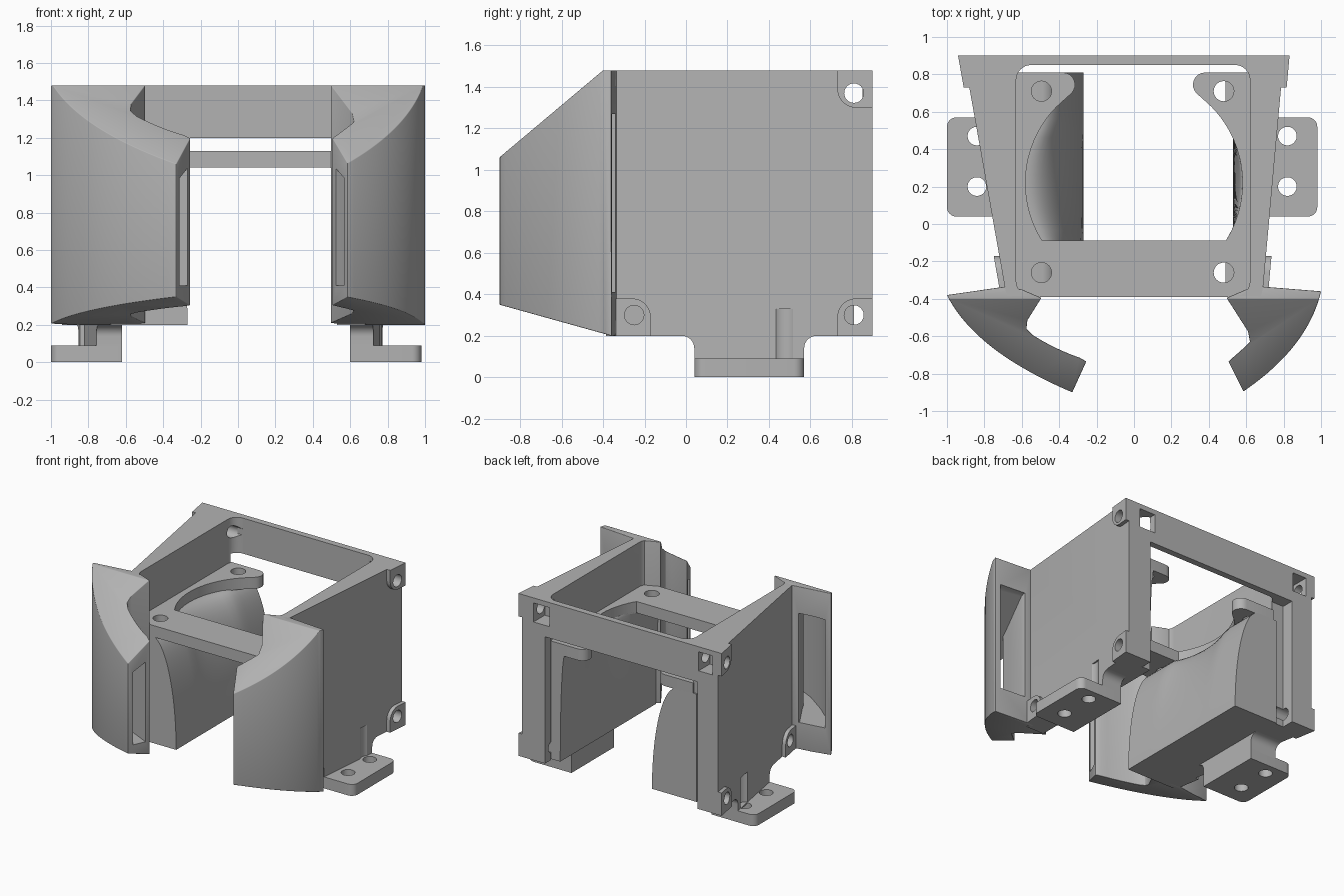
import bpy, bmesh, math
from mathutils import Vector

if "Cube" in bpy.data.objects:
    bpy.data.objects.remove(bpy.data.objects["Cube"])

grey = bpy.data.materials.new("plain_grey")
grey.use_nodes = True
grey.diffuse_color = (0.45, 0.45, 0.45, 1)
grey.node_tree.nodes["Principled BSDF"].inputs["Base Color"].default_value = (0.45, 0.45, 0.45, 1)


def loft(name, rings):
    """Solid skinned through rings of equal point count."""
    bm = bmesh.new()
    vs = [[bm.verts.new(p) for p in r] for r in rings]
    n = len(vs[0])
    for a, b in zip(vs, vs[1:]):
        for i in range(n):
            j = (i + 1) % n
            bm.faces.new((a[i], a[j], b[j], b[i]))
    bm.faces.new(vs[0])
    bm.faces.new(vs[-1])
    bmesh.ops.recalc_face_normals(bm, faces=bm.faces)
    me = bpy.data.meshes.new(name)
    bm.to_mesh(me)
    bm.free()
    me.materials.append(grey)
    ob = bpy.data.objects.new(name, me)
    bpy.context.collection.objects.link(ob)
    return ob


def prism(name, pts, z0, z1):
    return loft(name, [[(x, y, z) for x, y in pts] for z in (z0, z1)])


def box(name, x0, x1, y0, y1, z0, z1):
    return prism(name, [(x0, y0), (x1, y0), (x1, y1), (x0, y1)], z0, z1)


def arc(cx, cy, r, a0, a1, n=8):
    angles = [math.radians(a0 + (a1 - a0) * i / n) for i in range(n + 1)]
    return [(cx + r * math.cos(a), cy + r * math.sin(a)) for a in angles]


def bezier(a, b, c, n=20):
    a, b, c = Vector(a), Vector(b), Vector(c)
    ts = [i / n for i in range(n + 1)]
    return [tuple(a * (1 - t) ** 2 + b * 2 * t * (1 - t) + c * t * t) for t in ts]


def circle(cx, cy, r):
    return arc(cx, cy, r, 0, 345, 23)


def trim(ob, co, no):
    """Slice off everything beyond a plane and close the cut."""
    bm = bmesh.new()
    bm.from_mesh(ob.data)
    res = bmesh.ops.bisect_plane(bm, geom=bm.verts[:] + bm.edges[:] + bm.faces[:],
                                 plane_co=co, plane_no=no, clear_outer=True)
    bmesh.ops.holes_fill(bm, edges=[e for e in bm.edges if e.is_boundary])
    bmesh.ops.recalc_face_normals(bm, faces=bm.faces)
    bm.to_mesh(ob.data)
    bm.free()


def apply(ob, mod):
    bpy.context.view_layer.objects.active = ob
    bpy.ops.object.modifier_apply(modifier=mod.name)


def cut(obs, cutters):
    for ob in obs:
        for c in cutters:
            mod = ob.modifiers.new("cut", 'BOOLEAN')
            mod.operation, mod.solver, mod.object = 'DIFFERENCE', 'EXACT', c
            apply(ob, mod)
    for c in cutters:
        bpy.data.objects.remove(c)


def side_block(name, s, outer, yz, inner, off):
    """Side-view profile pushed out to the slanted wall face."""
    return loft(name, [[(s * inner, y, z) for y, z in yz],
                       [(s * (outer(y) + off), y, z) for y, z in yz]])


# Frame sides, one slanted more than the other
TOP, BASE = 1.48, 0.2
sides = {"right": (-1, 0.178, 0.63, 0.27, 1.0, 0.62, 0.84, 0.06),
         "left": (1, 0.09, 0.62, 0.53, 0.98, 0.6, 0.82, 0.07)}
for side, (s, slope, inn, low_x, foot_x, foot_in, hole_x, groove) in sides.items():
    def outer(y):
        return 0.69 + slope * (y + 0.34)

    # Side wall with rounded inner corners
    outline = ([(outer(0.9), 0.9), (0.69, -0.34), (0.68, -0.385)]
               + arc(inn - 0.08, -0.305, 0.08, -90, 0)
               + arc(inn - 0.08, 0.77, 0.08, 0, 90) + [(inn - 0.08, 0.9)])
    wall = prism(side + "_wall", [(s * x, y) for x, y in outline], BASE, TOP)

    # Bolt pads
    back_low = [(0.9, BASE), (0.9, 0.38)] + arc(0.82, 0.29, 0.09, 90, 180) + [(0.73, BASE)]
    back_top = [(0.9, TOP), (0.9, 1.3)] + arc(0.82, 1.39, 0.09, 270, 180) + [(0.73, TOP)]
    front_low = [(-0.34, BASE), (-0.34, 0.38)] + arc(-0.26, 0.29, 0.09, 90, 0) + [(-0.17, BASE)]
    pads = [side_block(side + "_bolt_pad", s, outer, p, 0.67, 0.03)
            for p in (back_low, back_top, front_low)]

    # Bolt holes, nut pockets, rear opening and screw groove
    cutters = []
    for y, z in ((0.81, 1.37), (0.81, 0.3), (-0.25, 0.3)):
        ring = circle(y, z, 0.047)
        cutters.append(loft("bolt_cutter", [[(s * x, *p) for p in ring] for x in (0.5, 1.2)]))
    cutters.append(box("opening_cutter", -0.73, 0.6, 0.8, 1, 0.1, 1.2))
    pocket = (-0.86, -0.74) if s < 0 else (0.56, 0.7)
    cutters.append(box("pocket_cutter", *pocket, 0.76, 1, 1.29, 1.44))
    cutters.append(prism("groove_cutter", circle(s * hole_x, 0.47, groove), 0.09, 0.33))
    cut([wall] + pads, cutters)

    # Foot with two screw holes
    pts = ([(foot_in, 0.04)] + arc(foot_x - 0.05, 0.09, 0.05, -90, 0)
           + arc(foot_x - 0.05, 0.52, 0.05, 0, 90) + [(foot_in, 0.57)])
    foot = prism(side + "_foot", [(s * x, y) for x, y in pts], 0, 0.09)
    cut([foot], [prism("hole_cutter", circle(s * hole_x, y, 0.05), -0.1, 0.2) for y in (0.2, 0.47)])

    # Filleted neck joining foot and wall
    neck = ([(0.04, 0.08)] + arc(-0.02, 0.14, 0.06, 0, 90) + [(-0.02, 0.22), (0.63, 0.22)]
            + arc(0.63, 0.14, 0.06, 90, 180) + [(0.57, 0.08)])
    stem = side_block(side + "_foot_neck", s, outer, neck, foot_in, 0)
    cut([stem], [prism("groove_cutter", circle(s * hole_x, 0.47, groove), 0.09, 0.33)])

    # Curved scoop blending from the round plate edge to a straight lower edge
    rings = []
    for i in range(25):
        y = -0.385 + 1.195 * i / 24
        edge = max(0.49, math.sqrt(max(0, 0.58 ** 2 - (y - 0.22) ** 2)))
        ring = [(s * 0.66, y, 1.05), (s * 0.66, y, BASE)]
        for k in range(17):
            a = math.pi / 2 * k / 16
            ring.append((s * (edge + (low_x - edge) * math.cos(a)), y, BASE + 0.85 * math.sin(a)))
        rings.append(ring)
    loft(side + "_scoop", rings)

# Rear beam
box("rear_beam", -0.6, 0.56, 0.85, 0.9, 1.2, TOP)

# Mounting plate with round cut-out, rear tabs and four holes
half = ([(0.63, -0.39), (0.63, 0.81)] + arc(0.38, 0.745, 0.065, 90, 225)
        + arc(0, 0.22, 0.58, 51, -32, 24))
plate = prism("mounting_plate", half + [(-x, y) for x, y in reversed(half)], 1.04, 1.13)
cut([plate], [prism("hole_cutter", circle(x, y, 0.054), 1, 1.2)
              for x in (-0.495, 0.48) for y in (-0.26, 0.71)])

# Hollow front wings: outline and the air passage inside
right_wing = (bezier((-1, -0.38), (-0.85, -0.68), (-0.33, -0.9))
              + [(-0.255, -0.735)] + bezier((-0.29, -0.715), (-0.42, -0.67), (-0.54, -0.595), 6)
              + [(-0.575, -0.56), (-0.57, -0.515), (-0.495, -0.395), (-0.6, -0.35), (-0.69, -0.335)])
right_duct = [(-0.96, -0.25), (-0.95, -0.38), (-0.88, -0.5), (-0.74, -0.62), (-0.57, -0.74),
              (-0.31, -0.865), (-0.21, -0.91), (-0.17, -0.815), (-0.275, -0.765),
              (-0.6, -0.61), (-0.63, -0.55), (-0.74, -0.36), (-0.74, -0.25)]
left_wing = (bezier((1, -0.36), (0.93, -0.66), (0.585, -0.895))
             + [(0.505, -0.735), (0.59, -0.66), (0.62, -0.63), (0.61, -0.575),
                (0.495, -0.395), (0.6, -0.35), (0.69, -0.335)])
left_duct = [(0.96, -0.25), (0.95, -0.4), (0.9, -0.5), (0.83, -0.62), (0.72, -0.74),
             (0.565, -0.86), (0.45, -0.92), (0.41, -0.83), (0.53, -0.77),
             (0.66, -0.68), (0.68, -0.6), (0.74, -0.38), (0.74, -0.25)]
for name, outline, duct in (("right_wing", right_wing, right_duct), ("left_wing", left_wing, left_duct)):
    wing = prism(name, outline, BASE, TOP)
    trim(wing, (0, -0.4, TOP), (0, -0.84, 1))
    trim(wing, (0, -0.36, BASE), (0, -0.278, -1))
    bev = wing.modifiers.new("soft_edges", 'BEVEL')
    bev.width, bev.segments, bev.limit_method = 0.022, 3, 'ANGLE'
    bev.angle_limit = math.radians(35)
    apply(wing, bev)
    passage = prism("duct_cutter", duct, 0.41, 1.27)
    trim(passage, (0, -0.36, 1.27), (0, -0.57, 1))
    cut([wing], [passage])

# Smooth shading on curved surfaces, crisp edges elsewhere
for ob in bpy.context.scene.objects:
    if ob.type == 'MESH':
        bpy.ops.object.select_all(action='DESELECT')
        ob.select_set(True)
        bpy.context.view_layer.objects.active = ob
        bpy.ops.object.shade_smooth_by_angle(angle=math.radians(30))
